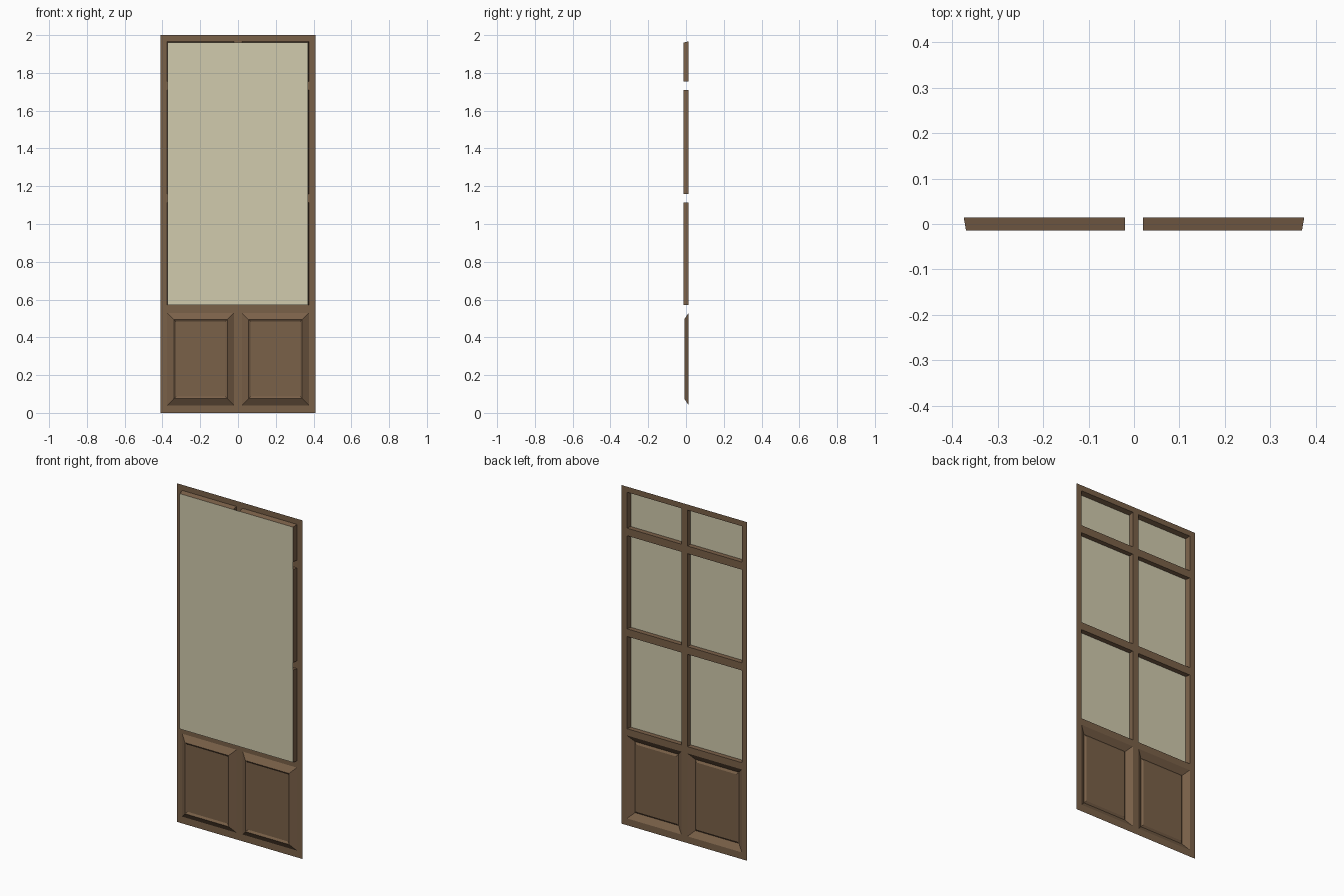
import bpy
import bmesh

if "Cube" in bpy.data.objects:
    bpy.data.objects.remove(bpy.data.objects["Cube"])

YB, YF = 0.0143, -0.0143          # frame sheet plane, glass plane


def material(name, color):
    m = bpy.data.materials.new(name)
    m.diffuse_color = (*color, 1.0)
    m.use_nodes = True
    m.node_tree.nodes["Principled BSDF"].inputs["Base Color"].default_value = m.diffuse_color
    return m


WOOD = material("brown wood", (0.195, 0.119, 0.066))
GLASS = material("cream glass", (0.64, 0.60, 0.42))


def finish(name, bm, mat):
    bmesh.ops.remove_doubles(bm, verts=bm.verts, dist=1e-5)
    me = bpy.data.meshes.new(name)
    bm.to_mesh(me)
    bm.free()
    me.materials.append(mat)
    ob = bpy.data.objects.new(name, me)
    bpy.context.collection.objects.link(ob)
    return ob


def loop(bm, x0, x1, z0, z1, y):
    return [bm.verts.new((x, y, z)) for x, z in ((x0, z0), (x1, z0), (x1, z1), (x0, z1))]


def ring(bm, a, b):
    for i in range(4):
        j = (i + 1) % 4
        bm.faces.new((a[i], a[j], b[j], b[i]))


# Frame sheet: grid of cells, openings left out
xs = [-0.41, -0.375, -0.02, 0.02, 0.375, 0.41]
zs = [0, 0.04, 0.53, 0.57, 1.115, 1.16, 1.71, 1.755, 1.967, 2.0]
bm = bmesh.new()
for i in range(5):
    for k in range(9):
        if not (i % 2 and k % 2):
            bm.faces.new(loop(bm, xs[i], xs[i + 1], zs[k], zs[k + 1], YB))
finish("door_frame", bm, WOOD)

# Window reveals, tapered on the outer sides and at the top
bm = bmesh.new()
for i in (1, 3):
    for k in (3, 5, 7):
        x0, x1, z0, z1 = xs[i], xs[i + 1], zs[k], zs[k + 1]
        a = loop(bm, x0, x1, z0, z1, YB)
        b = loop(bm, max(x0, -0.37), min(x1, 0.37), z0, min(z1, 1.96), YF)
        ring(bm, a, b)
finish("window_reveals", bm, WOOD)

# Raised lower panels with a sunken centre
for i, side in ((1, "left"), (3, "right")):
    bm = bmesh.new()
    prev = None
    for inset, y in ((0, YB), (0.035, -0.009), (0.047, -0.001)):
        cur = loop(bm, xs[i] + inset, xs[i + 1] - inset, 0.04 + inset, 0.53 - inset, y)
        if prev:
            ring(bm, prev, cur)
        prev = cur
    bm.faces.new(prev)
    finish("lower_panel_" + side, bm, WOOD)

# Single glass sheet in front of the glazing bars
bm = bmesh.new()
bm.faces.new(loop(bm, -0.372, 0.370, 0.57, 1.96, YF))
finish("glass_sheet", bm, GLASS)
